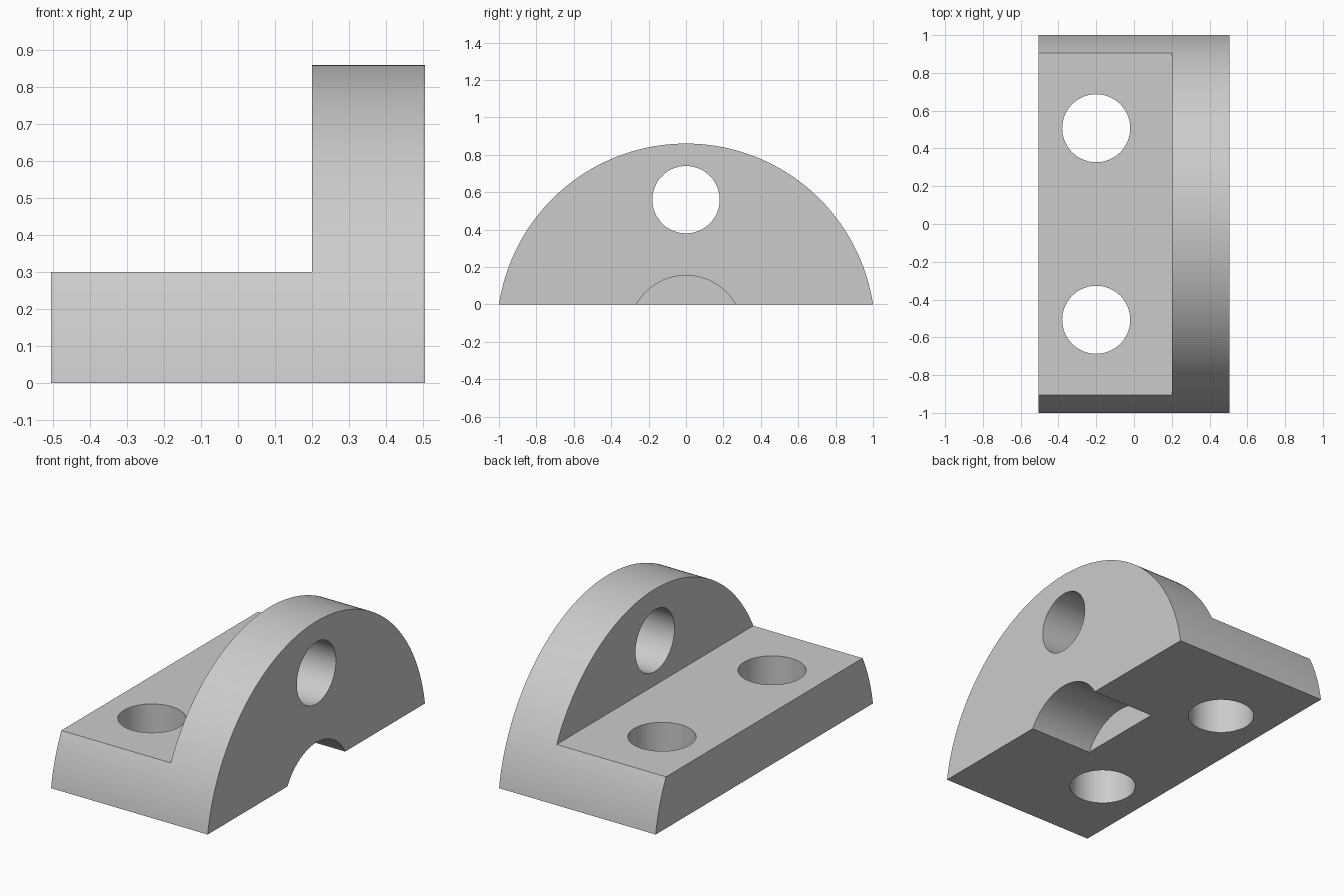
import bpy
import bmesh
import math
from mathutils import Matrix

cube = bpy.data.objects.get("Cube")
if cube:
    bpy.data.objects.remove(cube, do_unlink=True)

HALF_X = 0.505        # half thickness of the bracket
STEP_X = 0.2          # inner face of the upright
PLATE_Z = 0.3         # top of the base plate
HEIGHT = 0.86
RADIUS = (1 + HEIGHT ** 2) / (2 * HEIGHT)   # arc through both bottom corners and the crown
AXIS_Z = HEIGHT - RADIUS
HOLE_R = 0.18

grey = bpy.data.materials.new("plain_grey")
grey.use_nodes = True
colour = (0.6, 0.6, 0.6, 1)
grey.diffuse_color = colour
shader = next(n for n in grey.node_tree.nodes if n.type == 'BSDF_PRINCIPLED')
shader.inputs["Base Color"].default_value = colour


def make_object(name, bm):
    bmesh.ops.recalc_face_normals(bm, faces=bm.faces)
    mesh = bpy.data.meshes.new(name)
    bm.to_mesh(mesh)
    bm.free()
    mesh.materials.append(grey)
    obj = bpy.data.objects.new(name, mesh)
    bpy.context.collection.objects.link(obj)
    return obj


def arched_block(name, steps=128):
    """Circular segment in the YZ plane, extruded along X."""
    bm = bmesh.new()
    start = math.asin(-AXIS_Z / RADIUS)
    verts = []
    for i in range(steps + 1):
        a = start + (math.pi - 2 * start) * i / steps
        verts.append(bm.verts.new((-HALF_X, RADIUS * math.cos(a), AXIS_Z + RADIUS * math.sin(a))))
    face = bm.faces.new(verts)
    ext = bmesh.ops.extrude_face_region(bm, geom=[face])
    moved = [g for g in ext["geom"] if isinstance(g, bmesh.types.BMVert)]
    bmesh.ops.translate(bm, verts=moved, vec=(2 * HALF_X, 0, 0))
    return make_object(name, bm)


def box(name, low, high):
    bm = bmesh.new()
    bmesh.ops.create_cube(bm, size=1)
    for v in bm.verts:
        v.co = [h if c > 0 else l for c, l, h in zip(v.co, low, high)]
    return make_object(name, bm)


def cylinder(name, centre, radius, depth, along_x=False):
    bm = bmesh.new()
    turn = Matrix.Rotation(math.pi / 2, 4, 'Y') if along_x else Matrix.Identity(4)
    bmesh.ops.create_cone(bm, cap_ends=True, segments=96, radius1=radius, radius2=radius,
                          depth=depth, matrix=Matrix.Translation(centre) @ turn)
    return make_object(name, bm)


# Arched body, and the shapes taken out of it
bracket = arched_block("bracket")
cutters = [
    box("plate_clearance", (-1, -2, PLATE_Z), (STEP_X, 2, 2)),
    cylinder("upright_hole", (0.5, 0, 0.56), HOLE_R, 1, along_x=True),
    # Concentric relief under the upright, open at the outer face and bottom
    cylinder("bottom_relief", (0.6, 0, AXIS_Z), 0.306, 1, along_x=True),
]
for side, y in (("front", -0.507), ("back", 0.507)):
    cutters.append(cylinder(side + "_plate_hole", (-0.2, y, 0.1), HOLE_R, 1))

for cutter in cutters:
    cutter.hide_render = True
    mod = bracket.modifiers.new(cutter.name, 'BOOLEAN')
    mod.operation = 'DIFFERENCE'
    mod.solver = 'EXACT'
    mod.object = cutter

# Bake the cuts and drop the helpers
bpy.context.view_layer.update()
depsgraph = bpy.context.evaluated_depsgraph_get()
result = bpy.data.meshes.new_from_object(bracket.evaluated_get(depsgraph))
bracket.modifiers.clear()
bracket.data = result
result.name = "bracket"
result.materials.clear()
result.materials.append(grey)
for poly in result.polygons:
    poly.material_index = 0
for cutter in cutters:
    bpy.data.objects.remove(cutter, do_unlink=True)

# Smooth the arcs, keep the edges sharp
bpy.ops.object.select_all(action='DESELECT')
bracket.select_set(True)
bpy.context.view_layer.objects.active = bracket
bpy.ops.object.shade_smooth_by_angle(angle=math.radians(30))
